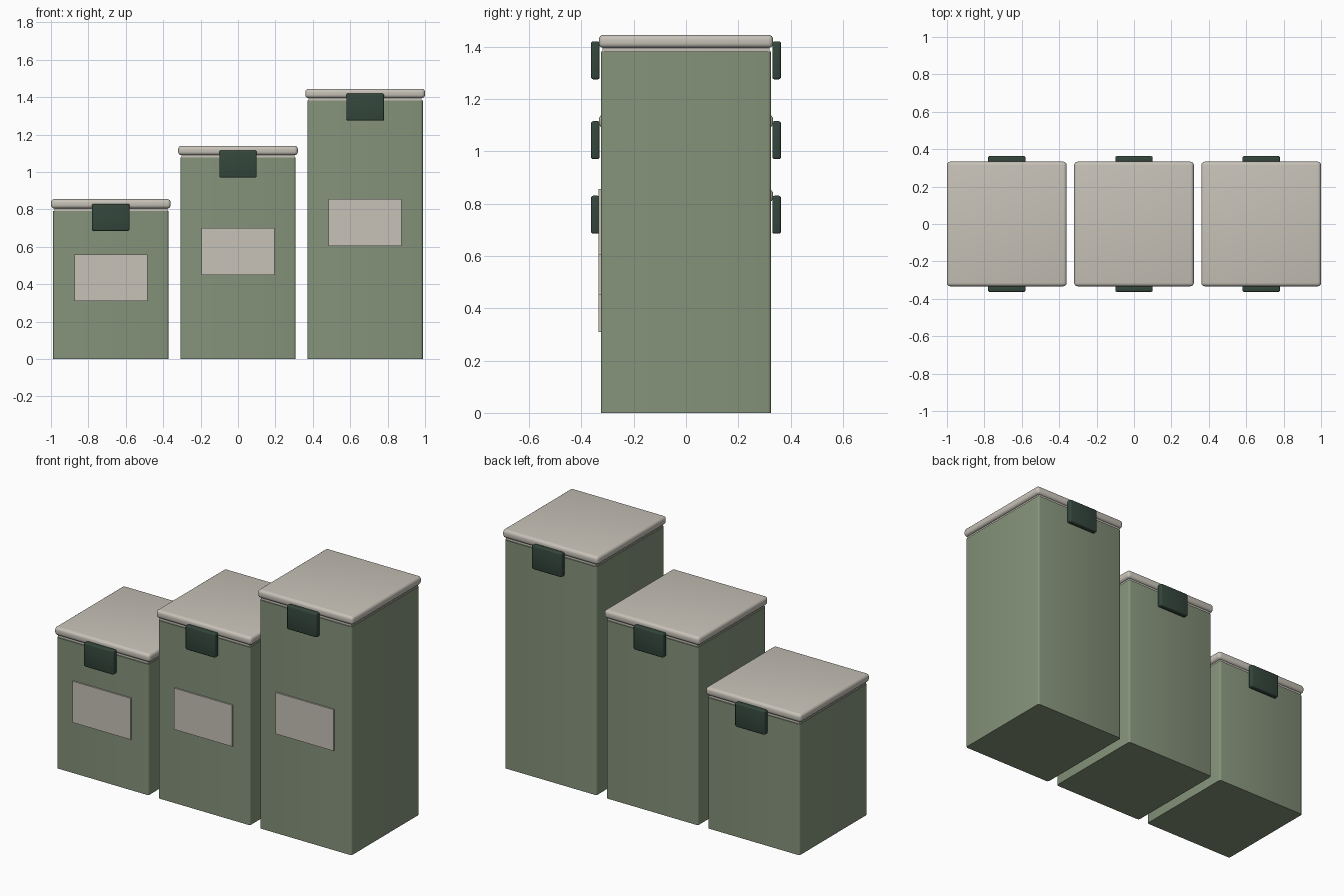
import bpy, bmesh

if "Cube" in bpy.data.objects:
    bpy.data.objects.remove(bpy.data.objects["Cube"])


def material(name, rgb):
    m = bpy.data.materials.new(name)
    m.diffuse_color = (*rgb, 1)
    m.use_nodes = True
    m.node_tree.nodes["Principled BSDF"].inputs["Base Color"].default_value = m.diffuse_color
    return m


GREEN = material("sage green", (0.235, 0.292, 0.196))
CREAM = material("warm cream", (0.57, 0.54, 0.48))
DARK = material("dark green", (0.034, 0.062, 0.045))


def box(name, x, y, z, mat, bevel=0, segments=1, upright_only=False):
    """Box from (min, max) ranges, with optional rounded edges."""
    bm = bmesh.new()
    bmesh.ops.create_cube(bm, size=1)
    for v in bm.verts:
        v.co = [r[0] if c < 0 else r[1] for r, c in zip((x, y, z), v.co)]
    if bevel:
        edges = [e for e in bm.edges if not upright_only
                 or abs(e.verts[0].co.z - e.verts[1].co.z) > 0.01]
        bmesh.ops.bevel(bm, geom=edges, offset=bevel, segments=segments,
                        profile=0.5, affect='EDGES')
    mesh = bpy.data.meshes.new(name)
    bm.to_mesh(mesh)
    bm.free()
    mesh.materials.append(mat)
    ob = bpy.data.objects.new(name, mesh)
    bpy.context.collection.objects.link(ob)
    if segments > 1:
        bpy.ops.object.select_all(action='DESELECT')
        bpy.context.view_layer.objects.active = ob
        ob.select_set(True)
        bpy.ops.object.shade_smooth_by_angle(angle=0.7)
    return ob


def canister(size, cx, top, label_z):
    def span(half):
        return (cx - half, cx + half)

    # Container body with softened upright corners
    box(size + "_body", span(0.308), (-0.325, 0.325), (0, top - 0.063), GREEN,
        0.012, 3, True)
    # Recessed neck under the lid
    box(size + "_lid_neck", span(0.302), (-0.319, 0.319),
        (top - 0.064, top - 0.04), CREAM)
    # Rounded lid
    box(size + "_lid", span(0.32), (-0.333, 0.333), (top - 0.05, top), CREAM,
        0.018, 4)
    # Label plate on the front
    box(size + "_label", span(0.195), (-0.334, -0.325),
        (label_z - 0.125, label_z + 0.125), CREAM)
    # Locking clips on front and back
    for side, y in (("front", (-0.363, -0.330)), ("back", (0.330, 0.363))):
        box(f"{size}_{side}_clip", span(0.1), y, (top - 0.17, top - 0.025),
            DARK, 0.008, 3)


canister("small", -0.68, 0.855, 0.435)
canister("medium", 0.0, 1.14, 0.575)
canister("large", 0.68, 1.445, 0.73)
